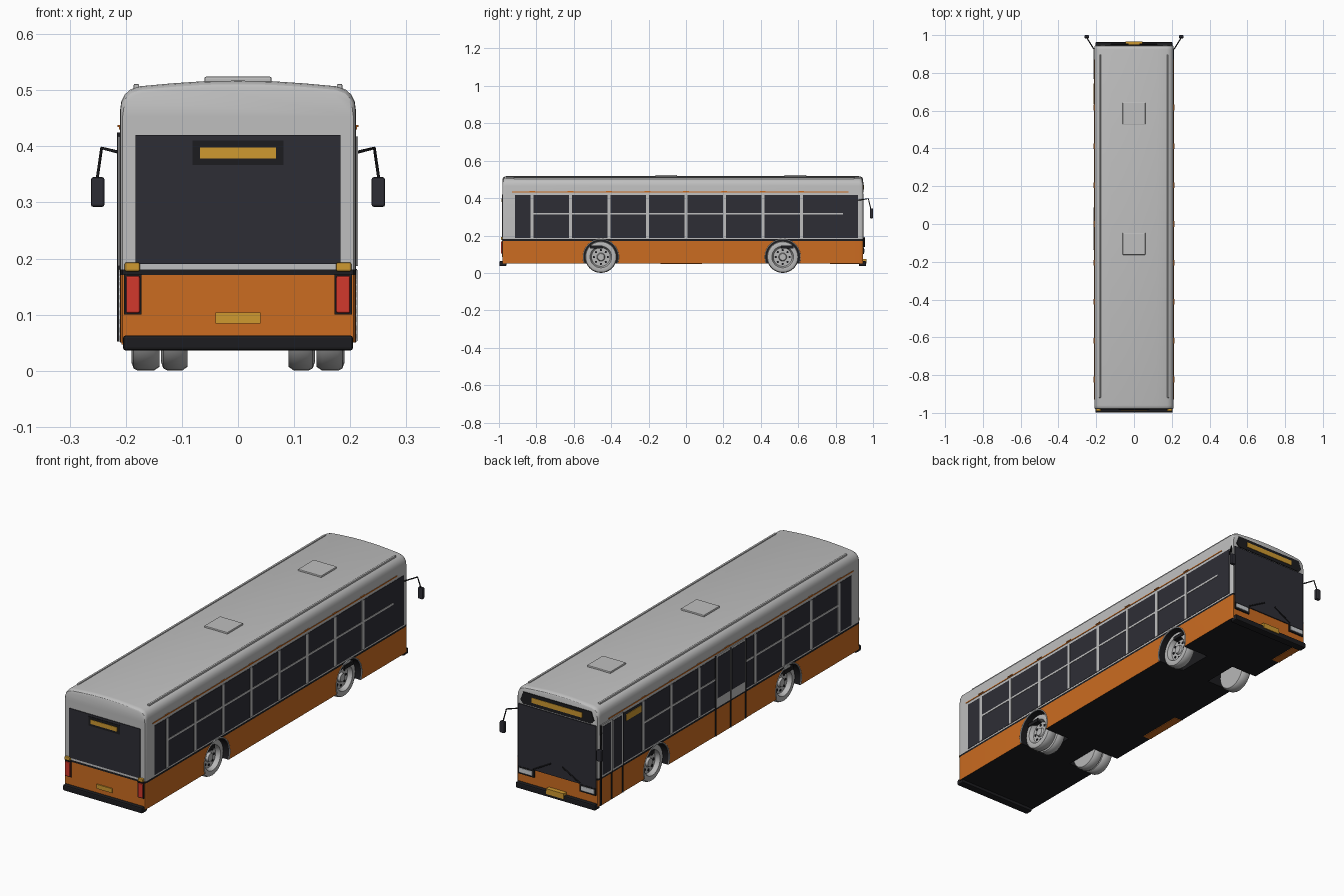
import bpy, bmesh, math
from mathutils import Matrix, Vector

cube = bpy.data.objects.get("Cube")
if cube:
    bpy.data.objects.remove(cube, do_unlink=True)


def material(name, *rgb):
    m = bpy.data.materials.new(name)
    m.use_nodes = True
    m.diffuse_color = (*rgb, 1)
    m.node_tree.nodes["Principled BSDF"].inputs["Base Color"].default_value = (*rgb, 1)
    return m


GREY = material("light grey paint", .52, .52, .52)
ORANGE = material("orange paint", .6, .15, .015)
GLASS = material("dark glass", .027, .027, .036)
BLACK = material("black trim", .012, .012, .014)
AMBER = material("amber", .62, .32, .03)
RED = material("red lamp", .65, .04, .025)
WHEEL = material("wheel grey", .48, .48, .48)
LAMP = material("lamp silver", .6, .62, .64)


def finish(name, bm, mats, smooth=None):
    bmesh.ops.recalc_face_normals(bm, faces=bm.faces)
    me = bpy.data.meshes.new(name)
    bm.to_mesh(me)
    bm.free()
    for m in mats:
        me.materials.append(m)
    ob = bpy.data.objects.new(name, me)
    bpy.context.collection.objects.link(ob)
    if smooth:
        smooth_angle(ob, smooth)
    return ob


def smooth_angle(ob, degrees):
    bpy.ops.object.select_all(action='DESELECT')
    ob.select_set(True)
    bpy.context.view_layer.objects.active = ob
    bpy.ops.object.shade_smooth_by_angle(angle=math.radians(degrees))


def box(name, mat, x, y, z, bevel=0):
    """Box from (low, high) ranges on each axis."""
    bm = bmesh.new()
    bmesh.ops.create_cube(bm, size=1)
    for v in bm.verts:
        v.co = [(r[0] + r[1]) / 2 + c * (r[1] - r[0]) for c, r in zip(v.co, (x, y, z))]
    if bevel:
        bmesh.ops.bevel(bm, geom=bm.edges[:], offset=bevel, segments=2,
                        affect='EDGES', profile=.5)
    return finish(name, bm, [mat])


def side_box(name, mat, s, x, y, z, bevel=0):
    return box(name, mat, sorted((s * x[0], s * x[1])), y, z, bevel)


def tube(name, mat, points, radius):
    cu = bpy.data.curves.new(name, 'CURVE')
    cu.dimensions = '3D'
    cu.bevel_depth = radius
    cu.bevel_resolution = 1
    cu.use_fill_caps = True
    sp = cu.splines.new('POLY')
    sp.points.add(len(points) - 1)
    for p, co in zip(sp.points, points):
        p.co = (*co, 1)
    cu.materials.append(mat)
    ob = bpy.data.objects.new(name, cu)
    bpy.context.collection.objects.link(ob)
    return ob


# Body shell: a rounded cross-section lofted along y
half = [(.21, .05), (.21, .465), (.208, .48), (.202, .492), (.192, .501),
        (.175, .507), (.12, .512), (.06, .516)]
section = half + [(0, .517)] + [(-x, z) for x, z in reversed(half)]
stations = [(-.98, .014), (-.977, .007), (-.97, .002), (-.96, 0),
            (.925, 0), (.935, .002), (.942, .007), (.945, .014)]
bm = bmesh.new()
rings = []
for y, inset in stations:
    k = 1 - inset / .21
    rings.append([bm.verts.new((x * (1 - inset * 1.5), y, .05 + (z - .05) * (1 - inset * 2)))
                  for x, z in section])
n = len(section)
for a, b in zip(rings, rings[1:]):
    for i in range(n):
        bm.faces.new((a[i], a[(i + 1) % n], b[(i + 1) % n], b[i]))
bm.faces.new(rings[0])
bm.faces.new(rings[-1])
for z in (.171, .18):
    bmesh.ops.bisect_plane(bm, geom=bm.verts[:] + bm.edges[:] + bm.faces[:],
                           plane_co=(0, 0, z), plane_no=(0, 0, 1))
for f in bm.faces:
    z = f.calc_center_median().z
    f.material_index = 2 if z < .051 or .171 < z < .18 else 1 if z < .171 else 0
body = finish("body_shell", bm, [GREY, ORANGE, BLACK])

# Wheel arches cut out of the shell
AXLES = {"rear": -.455, "front": .517}
WHEEL_Z = .085
for s in (-1, 1):
    for y in AXLES.values():
        bm = bmesh.new()
        bmesh.ops.create_cone(bm, segments=40, radius1=.093, radius2=.093, depth=.17, cap_ends=True,
                              matrix=Matrix.Translation((s * .16, y, WHEEL_Z))
                              @ Matrix.Rotation(math.pi / 2, 4, 'Y'))
        cutter = finish("arch_cutter", bm, [BLACK])
        cutter.hide_render = True
        mod = body.modifiers.new("arch", 'BOOLEAN')
        mod.operation, mod.solver, mod.object = 'DIFFERENCE', 'EXACT', cutter
        mod.material_mode = 'TRANSFER'
        bpy.context.view_layer.objects.active = body
        bpy.ops.object.modifier_apply(modifier=mod.name)
        bpy.data.objects.remove(cutter, do_unlink=True)
        arc = [math.radians(-20 + 220 * i / 24) for i in range(25)]
        tube("arch_lip", LAMP, [(s * .21, y + .094 * math.cos(a), WHEEL_Z + .094 * math.sin(a))
                                for a in arc], .003)
smooth_angle(body, 30)


# Wheels: lathed tyre and dished rim, with dark holes round the hub
def wheel(name, s, y, outer, width):
    profile = [(0, .012), (.018, .012), (.022, .022), (.05, .022), (.058, .002),
               (.07, 0), (.081, .004), (.085, .012), (.085, width - .01),
               (.078, width), (0, width)]
    bm = bmesh.new()
    vs = [bm.verts.new((s * (outer - d), y, WHEEL_Z + r)) for r, d in profile]
    es = [bm.edges.new(p) for p in zip(vs, vs[1:])]
    bmesh.ops.spin(bm, geom=vs + es, cent=(0, y, WHEEL_Z), axis=(1, 0, 0),
                   angle=math.tau, steps=32, use_merge=True)
    bmesh.ops.remove_doubles(bm, verts=bm.verts[:], dist=.0002)
    finish(name, bm, [WHEEL], 35)


def wheel_holes(s, y):
    bm = bmesh.new()
    for i in range(8):
        a = math.tau * i / 8
        pos = Vector((s * .169, y + .037 * math.cos(a), WHEEL_Z + .037 * math.sin(a)))
        bmesh.ops.create_cone(bm, segments=10, radius1=.006, radius2=.006, depth=.003, cap_ends=True,
                              matrix=Matrix.Translation(pos) @ Matrix.Rotation(math.pi / 2, 4, 'Y'))
    finish("wheel_holes", bm, [BLACK])


for s in (-1, 1):
    for axle, y in AXLES.items():
        wheel(axle + "_wheel", s, y, .19, .05)
        wheel_holes(s, y)
        slot = y - .025 if axle == "rear" else y + .025
        side_box("arch_bracket", BLACK, s, (.17, .194), (slot - .034, slot + .034), (.13, .147))
    wheel("rear_inner_wheel", s, AXLES["rear"], .137, .047)

# Side windows, mullions, gutters
POSTS = [-.823 + .2057 * i for i in range(8)]
for s in (-1, 1):
    side_box("window_band", GLASS, s, (.2, .2115), (-.915, .92), (.187, .417))
    for y in POSTS:
        side_box("window_post", GREY, s, (.205, .2135), (y - .008, y + .008), (.187, .417))
        side_box("rail_clip", ORANGE, s, (.205, .2145), (y - .015, y + .015), (.434, .438))
    side_box("window_bar", GREY, s, (.205, .213), (-.823, .84 if s > 0 else .62), (.311, .32))
    side_box("orange_pinstripe", ORANGE, s, (.205, .212), (-.93, .87), (.43, .435))
    side_box("roof_rail", GREY, s, (.176, .186), (-.92, .9), (.495, .511), .002)

# Doors on the right-hand side of the travelling direction
for name, lo, hi, glass_z in (("front_door", .77, .93, .13), ("middle_door", -.135, .085, .225)):
    mid = (lo + hi) / 2
    side_box(name + "_panel", GREY, -1, (.2, .2145), (lo, hi), (.18, .425))
    for a, b in ((lo, mid), (mid, hi)):
        side_box(name + "_glass", GLASS, -1, (.21, .2155), (a + .009, b - .009), (max(glass_z, .19), .415))
    for y in (lo, mid, hi):
        side_box(name + "_seam", BLACK, -1, (.205, .2155), (y - .002, y + .002), (.052, .425))
    side_box(name + "_step", ORANGE, -1, (.17, .208), (lo, hi), (.047, .055))
side_box("side_sign", AMBER, -1, (.205, .214), (.635, .745), (.375, .405))

# Roof hatches
for y in (-.105, .585):
    box("roof_hatch", GREY, (-.06, .06), (y - .058, y + .058), (.505, .524), .003)

# Engine end: window, sign, lamps, plate, bumper
box("rear_window", GLASS, (-.183, .183), (-.983, -.97), (.19, .42))
box("rear_sign_frame", BLACK, (-.081, .081), (-.985, -.97), (.367, .41))
box("rear_sign", AMBER, (-.068, .068), (-.987, -.97), (.378, .398))
box("rear_plate", AMBER, (-.04, .04), (-.985, -.97), (.084, .104))
box("rear_bumper", BLACK, (-.205, .205), (-.998, -.96), (.036, .063), .005)
for s in (-1, 1):
    side_box("tail_lamp_surround", BLACK, s, (.172, .203), (-.984, -.97), (.1, .172))
    side_box("tail_lamp", RED, s, (.175, .2), (-.99, -.97), (.103, .169), .003)
    side_box("turn_lamp", AMBER, s, (.175, .202), (-.99, -.97), (.177, .193), .003)

# Driving end: windscreen, sign, headlamps, wipers, plate, bumper
box("windscreen", GLASS, (-.2, .2), (.93, .95), (.135, .425))
bm = bmesh.new()
outline = [(-.19, .445), (-.175, .43), (.175, .43), (.19, .445), (.175, .485), (-.175, .485)]
face = bm.faces.new([bm.verts.new((x, .94, z)) for x, z in outline])
ext = bmesh.ops.extrude_face_region(bm, geom=[face])
for v in ext["geom"]:
    if isinstance(v, bmesh.types.BMVert):
        v.co.y += .009
finish("front_sign_frame", bm, [BLACK])
box("front_sign", AMBER, (-.13, .13), (.94, .951), (.446, .47))
box("front_plate", AMBER, (-.045, .045), (.94, .966), (.05, .075))
box("front_bumper", BLACK, (-.205, .205), (.925, .963), (.036, .063), .005)
for s in (-1, 1):
    side_box("headlamp_surround", BLACK, s, (.118, .2), (.935, .951), (.1, .135))
    side_box("headlamp", LAMP, s, (.125, .195), (.935, .954), (.107, .128), .003)
    tube("wiper", BLACK, [(s * .03, .953, .19), (s * .12, .953, .14)], .003)

# Mirrors on bent arms
for s in (-1, 1):
    tube("mirror_arm", BLACK, [(s * .205, .92, .388), (s * .215, .93, .39), (s * .243, .975, .397),
                               (s * .252, .99, .335)], .003)
    side_box("mirror_head", GLASS, s, (.238, .262), (.983, 1), (.292, .345), .004)
